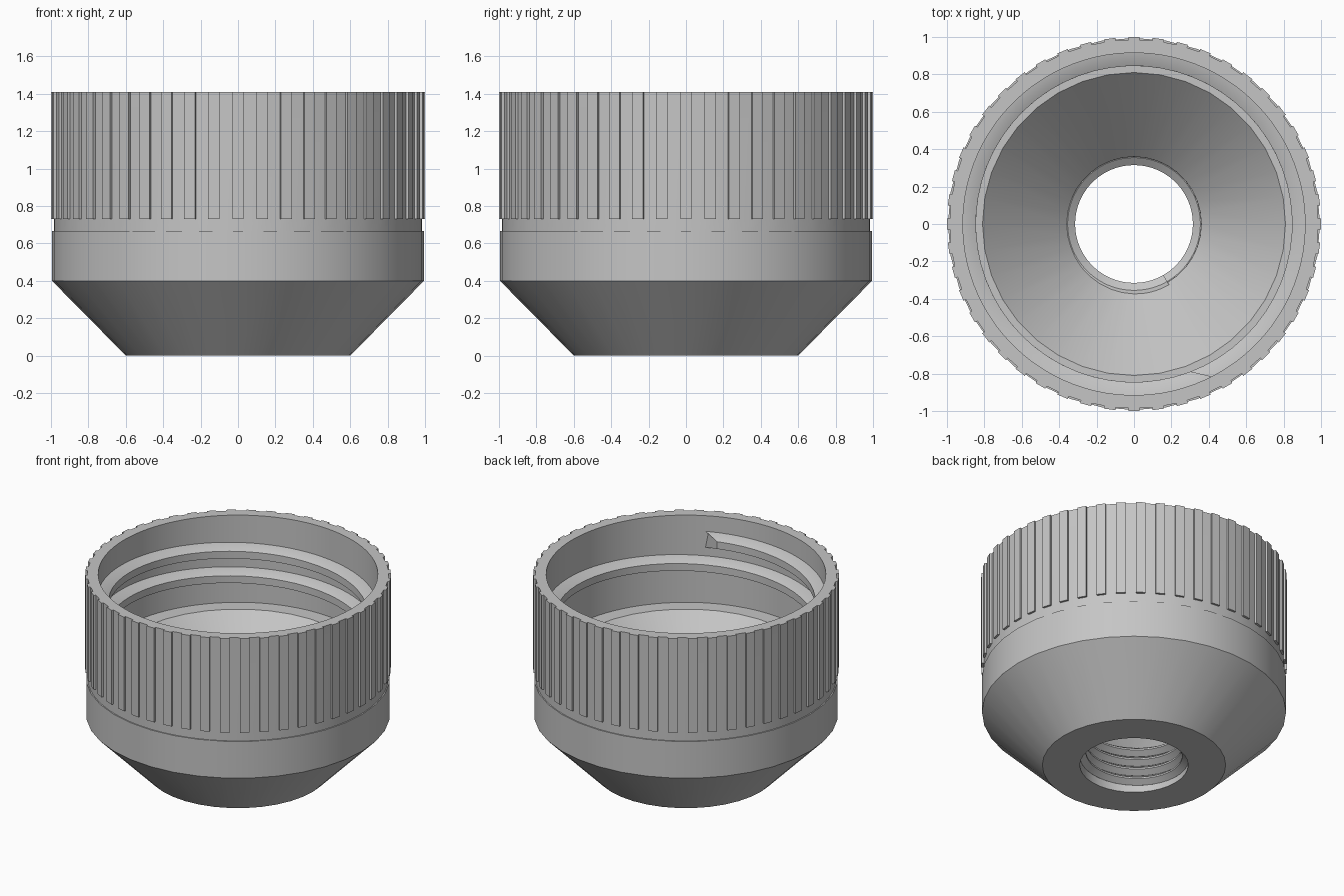
import bpy, bmesh, math

if "Cube" in bpy.data.objects:
    bpy.data.objects.remove(bpy.data.objects["Cube"])

grey = bpy.data.materials.new("plain grey")
grey.diffuse_color = (0.56, 0.56, 0.56, 1)
grey.use_nodes = True
grey.node_tree.nodes["Principled BSDF"].inputs["Base Color"].default_value = grey.diffuse_color


def finish(name, bm):
    bmesh.ops.remove_doubles(bm, verts=bm.verts, dist=1e-5)
    bmesh.ops.recalc_face_normals(bm, faces=bm.faces)
    mesh = bpy.data.meshes.new(name)
    bm.to_mesh(mesh)
    bm.free()
    mesh.materials.append(grey)
    ob = bpy.data.objects.new(name, mesh)
    bpy.context.collection.objects.link(ob)
    bpy.ops.object.select_all(action='DESELECT')
    bpy.context.view_layer.objects.active = ob
    ob.select_set(True)
    bpy.ops.object.shade_smooth_by_angle(angle=math.radians(25))


def sweep(name, sections, closed):
    """Skin a run of closed cross-sections, joined in a ring or capped."""
    bm = bmesh.new()
    rows = [[bm.verts.new(p) for p in s] for s in sections]
    n = len(rows[0])
    for i in range(len(rows) if closed else len(rows) - 1):
        a, b = rows[i], rows[(i + 1) % len(rows)]
        for j in range(n):
            k = (j + 1) % n
            bm.faces.new((a[j], a[k], b[k], b[j]))
    if not closed:
        bm.faces.new(rows[0])
        bm.faces.new(rows[-1])
    finish(name, bm)


def polar(r, a, z):
    return (r * math.cos(a), r * math.sin(a), z)


def helix(name, root, crest, z0, a0, a1, pitch, half_root, half_crest, skew=0):
    """Right-handed thread ridge, from angle a0 up to a1 (degrees)."""
    steps = int((a1 - a0) / 6)
    back = root + 0.02
    sections = []
    for i in range(steps + 1):
        deg = a0 + (a1 - a0) * i / steps
        z = z0 + pitch * (deg - a0) / 360
        cut = skew if i == steps else -skew if i == 0 else 0
        section = []
        for r, dz, d in ((back, -half_root, 0), (root, -half_root, 0),
                         (crest, -half_crest, cut), (crest, half_crest, cut),
                         (root, half_root, 0), (back, half_root, 0)):
            section.append(polar(r, math.radians(deg - d), z + dz - pitch * d / 360))
        sections.append(section)
    sweep(name, sections, False)


# Tapered base with funnel and neck hole
base = [(0.355, 0), (0.6, 0), (0.995, 0.4), (0.995, 0.665), (0.95, 0.665),
        (0.95, 0.78), (0.81, 0.78), (0.36, 0.33)]
sweep("tapered_base", [[polar(r, math.tau * i / 36, z) for r, z in base]
                       for i in range(36)], True)

# Collar with raised grip ribs
RIBS, LOW, HIGH = 48, 0.985, 1.0
sections = []
for i in range(RIBS):
    mid = math.tau * i / RIBS
    w = math.radians(1.75)
    for a, r in ((mid - w, LOW), (mid - w, HIGH), (mid + w, HIGH), (mid + w, LOW)):
        profile = [(0.915, 0.70), (LOW, 0.65), (LOW, 0.73), (r, 0.73),
                   (r, 1.41), (LOW, 1.41), (0.915, 1.41)]
        sections.append([polar(pr, a, z) for pr, z in profile])
sweep("ribbed_collar", sections, True)

# Large thread inside the collar: ends at 297 degrees, after 649 degrees of climb
helix("collar_thread", 0.915, 0.845, 0.92, 8 - 360, 297, 0.177, 0.058, 0.026, 6)

# Fine thread inside the neck hole
helix("neck_thread", 0.355, 0.315, 0.04, 0, 1380, 0.072, 0.034, 0.006)
